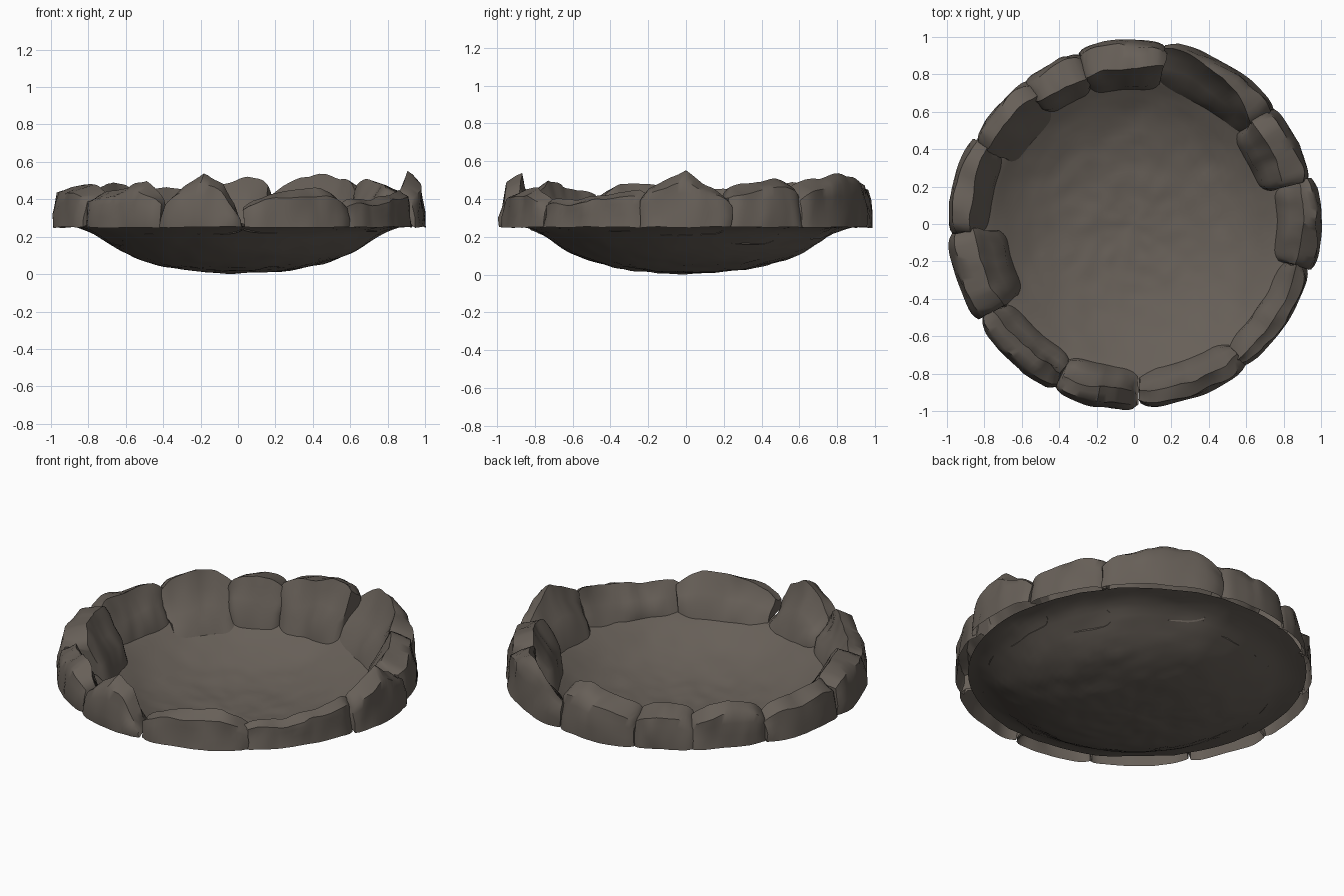
import bpy, bmesh, math
from mathutils import Vector, noise

cube = bpy.data.objects.get("Cube")
if cube:
    bpy.data.objects.remove(cube, do_unlink=True)

stone_mat = bpy.data.materials.new("grey_brown_stone")
stone_mat.use_nodes = True
colour = (0.135, 0.115, 0.097, 1)
stone_mat.diffuse_color = colour
bsdf = stone_mat.node_tree.nodes["Principled BSDF"]
bsdf.inputs["Base Color"].default_value = colour
bsdf.inputs["Roughness"].default_value = 0.9


def lerp_list(values, t):
    """Sample evenly spaced values at t in 0..1."""
    f = min(max(t, 0), 1) * (len(values) - 1)
    i = min(int(f), len(values) - 2)
    k = f - i
    return values[i] + (values[i + 1] - values[i]) * k


# Bowl height at every tenth of the radius
BOWL = (.005, .008, .014, .024, .042, .068, .108, .168, .236, .26, .268)


def bowl_z(r):
    """Bowl height, averaged over nearby radii to round the profile."""
    return sum(lerp_list(BOWL, abs(r + d)) for d in (-.04, -.02, 0, .02, .04)) / 5


def polar(r, angle, z):
    return Vector((r * math.cos(angle), r * math.sin(angle), z))


def finish(name, bm):
    mesh = bpy.data.meshes.new(name)
    bm.to_mesh(mesh)
    bm.free()
    for p in mesh.polygons:
        p.use_smooth = True
    mesh.set_sharp_from_angle(angle=math.radians(48))
    mesh.materials.append(stone_mat)
    bpy.context.collection.objects.link(bpy.data.objects.new(name, mesh))


# Shallow dish with a lumpy skin, its rim reaching further out at the back
def make_bowl(rings=30, sides=80):
    bm = bmesh.new()
    centre = bm.verts.new((0, 0, bowl_z(0)))
    last = None
    for i in range(1, rings + 1):
        ring = []
        for j in range(sides):
            a = math.tau * j / sides
            rim = 0.92 + 0.02 * math.cos(a - math.radians(110))
            r = rim * i / rings
            p = polar(r, a, bowl_z(r))
            p.z += 0.007 * noise.noise(p * 6) + 0.006 * noise.noise(p * 14)
            ring.append(bm.verts.new(p))
        for j in range(sides):
            k = (j + 1) % sides
            if last:
                bm.faces.new((last[j], ring[j], ring[k], last[k]))
            else:
                bm.faces.new((centre, ring[j], ring[k]))
        last = ring
    finish("bowl", bm)


# Rim stone: a hollow rough shell swept along an arc, open underneath
def make_stone(index, start, end, r_in, r_out, crests, steep, heights, steps=20):
    bm = bmesh.new()
    base = 0.25
    rows = []
    for i in range(steps + 1):
        t = i / steps
        a = math.radians(start + (end - start) * t)
        edge = abs(2 * t - 1)
        crest = lerp_list(crests, t)
        top = lerp_list(heights, t) - 0.03 * edge ** 10
        outer = r_out - 0.025 * edge ** 8
        inner = r_in + 0.04 * edge ** 6
        foot = bowl_z(inner)
        wall, drop = top - base, top - foot
        section = [(0, base), (.02, base + wall * .3), (.06, base + wall * .6),
                   (.1, base + wall * .82), (.5 * crest + .06, top - .018), (crest, top),
                   (crest + (1 - crest) * .2, foot + drop * (.5 + steep * .5)),
                   (crest + (1 - crest) * .5, foot + drop * (.2 + steep * .6)),
                   (crest + (1 - crest) * .8, foot + drop * steep * .6), (1, foot)]
        row = []
        for n, (u, z) in enumerate(section):
            p = polar(outer + (inner - outer) * u, a, z)
            amount = 0.008 if n in (0, 9) else 0.024
            q = p + Vector((index * 9, 0, 0))
            p += noise.noise_vector(q * 6) * amount + noise.noise_vector(q * 14) * amount * .35
            row.append(bm.verts.new(p))
        rows.append(row)
    for r0, r1 in zip(rows, rows[1:]):
        for n in range(len(r0) - 1):
            bm.faces.new((r0[n], r1[n], r1[n + 1], r0[n + 1]))
    # Blunt ends whose lower edge follows the bowl
    for row, angle in ((rows[0], start), (rows[-1], end)):
        seat = []
        for k in (.2, .4, .6, .8):
            r = inner + (outer - inner) * k
            seat.append(bm.verts.new(polar(r, math.radians(angle), bowl_z(r) + .012)))
        loop = row + seat
        bm.faces.new(loop if row is rows[0] else loop[::-1])
    finish("rim_stone_%d" % index, bm)


# start angle, end angle, inner radius, outer radius, crest positions, inner steepness, heights
STONES = [
    (14, 41, .69, .98, (.55, .5), .75, (.46, .49, .50, .50, .47)),
    (39, 79.5, .73, .99, (.65, .3, .12), .45, (.45, .51, .53, .51, .45)),
    (79.5, 108, .72, .985, (.5, .65), .6, (.50, .52, .50, .47, .43)),
    (107, 128, .73, .965, (.65, .6), .6, (.43, .46, .46, .45, .42)),
    (126, 153, .70, .965, (.4, .35), .4, (.42, .47, .49, .46, .42)),
    (152, 183.5, .77, .99, (.5, .5), .5, (.42, .45, .46, .45, .44)),
    (182.5, 211.5, .68, .995, (.45, .55), .7, (.47, .48, .48, .47, .44)),
    (212, 244.5, .77, .985, (.45, .5), .5, (.42, .46, .46, .49, .42)),
    (244, 271.5, .77, .99, (.4, .5), .5, (.39, .47, .535, .47, .33)),
    (272, 308, .78, .985, (.45, .45), .5, (.40, .42, .45, .46, .41)),
    (307, 346, .80, .975, (.45, .4), .5, (.40, .40, .41, .43, .45)),
    (345.5, 374, .76, 1.0, (.5, .35), .5, (.45, .50, .54, .48, .42)),
]

make_bowl()
for number, spec in enumerate(STONES, 1):
    make_stone(number, *spec)
